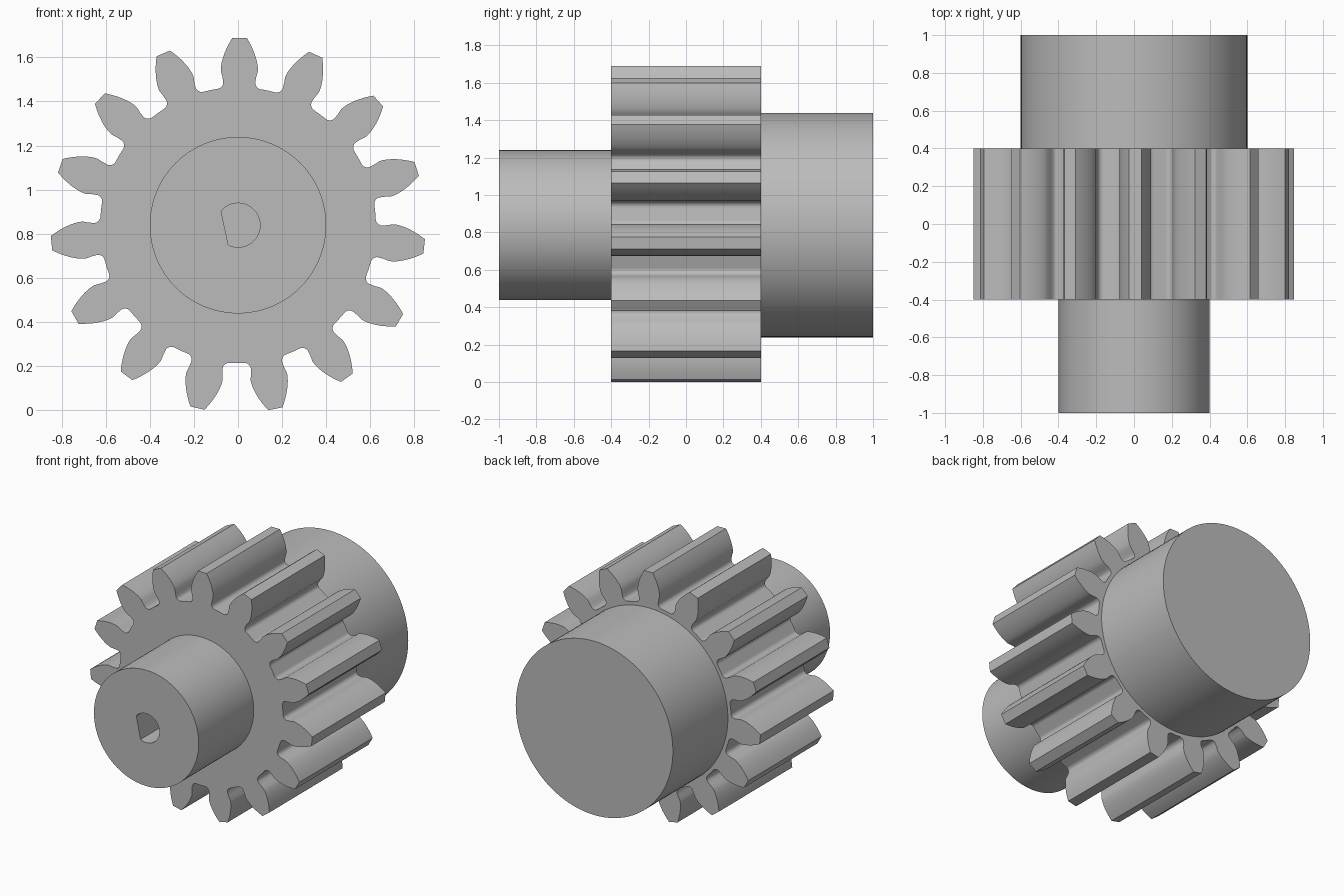
import bpy, bmesh
from math import sin, cos, tan, acos, atan2, hypot, pi, radians, sqrt

cube = bpy.data.objects.get("Cube")
if cube:
    bpy.data.objects.remove(cube, do_unlink=True)

AXIS_Z = 0.839
TEETH = 15
MODULE = 0.1
FIRST_TOOTH = radians(89.5)

grey = bpy.data.materials.new("plain grey")
grey.use_nodes = True
colour = (0.5, 0.5, 0.5, 1)
grey.diffuse_color = colour
grey.node_tree.nodes["Principled BSDF"].inputs["Base Color"].default_value = colour


def prism(name, outline, front, back):
    """Extrude an (x, z) outline around the axle along y."""
    bm = bmesh.new()
    face = bm.faces.new([bm.verts.new((x, front, z + AXIS_Z)) for x, z in outline])
    new = bmesh.ops.extrude_face_region(bm, geom=[face])["geom"]
    moved = [v for v in new if isinstance(v, bmesh.types.BMVert)]
    bmesh.ops.translate(bm, verts=moved, vec=(0, back - front, 0))
    bmesh.ops.recalc_face_normals(bm, faces=bm.faces)
    mesh = bpy.data.meshes.new(name)
    bm.to_mesh(mesh)
    bm.free()
    mesh.materials.append(grey)
    obj = bpy.data.objects.new(name, mesh)
    bpy.context.collection.objects.link(obj)
    return obj


def arc(radius, start, end, steps):
    angles = [start + (end - start) * i / steps for i in range(steps + 1)]
    return [(radius * cos(a), radius * sin(a)) for a in angles]


def circle(radius):
    return arc(radius, 0, 2 * pi, 96)[:-1]


def half_tooth():
    """Polar (radius, half angle) points from the valley up to the tip."""
    pitch = TEETH * MODULE / 2
    pressure = radians(20)
    base, root, tip = pitch * cos(pressure), pitch - 1.25 * MODULE, pitch + MODULE
    inv = lambda a: tan(a) - a
    # rounded root fillet and undercut neck
    fillet, neck = 0.03, 0.0725
    across = neck + fillet
    along = sqrt((root + fillet) ** 2 - across ** 2)
    sweep = pi / 2 - atan2(across, along)
    points = [(root, pi / TEETH)]
    for i in range(9):
        t = sweep * (1 - i / 8)
        u, v = along - fillet * sin(t), across - fillet * cos(t)
        points.append((hypot(u, v), atan2(v, u)))
    points.append((0.676, atan2(0.0765, 0.672)))
    # involute flank
    base_angle = pi / (2 * TEETH) + inv(pressure)
    for i in range(9):
        r = base + (tip - base) * i / 8
        points.append((r, base_angle - inv(acos(min(1, base / r)))))
    return points


# Toothed wheel
flank = half_tooth()
tooth = [(r, -a) for r, a in flank] + [(r, a) for r, a in reversed(flank[1:])]
outline = []
for k in range(TEETH):
    mid = FIRST_TOOTH + k * 2 * pi / TEETH
    outline += [(r * cos(mid + a), r * sin(mid + a)) for r, a in tooth]
gear = prism("gear_wheel", outline, -0.4, 0.4)

# Front and back hubs, set slightly into the wheel
front_hub = prism("front_hub", circle(0.4), -1, -0.39)
back_hub = prism("back_hub", circle(0.6), 0.39, 1)

# D-shaped shaft bore through the front hub
flat_dir, half_flat = radians(192), radians(52)
bore = prism("bore_cutter",
             arc(0.1, flat_dir + half_flat, flat_dir - half_flat + 2 * pi, 48), -1.1, -0.3)
bore.hide_render = True
cut = front_hub.modifiers.new("bore", "BOOLEAN")
cut.operation = "DIFFERENCE"
cut.solver = "EXACT"
cut.object = bore
bpy.ops.object.select_all(action="DESELECT")
bpy.context.view_layer.objects.active = front_hub
front_hub.select_set(True)
bpy.ops.object.modifier_apply(modifier="bore")
bpy.data.objects.remove(bore, do_unlink=True)

# Smooth round walls, crisp rims
for obj in (gear, front_hub, back_hub):
    obj.select_set(True)
bpy.ops.object.shade_smooth_by_angle(angle=radians(35))
